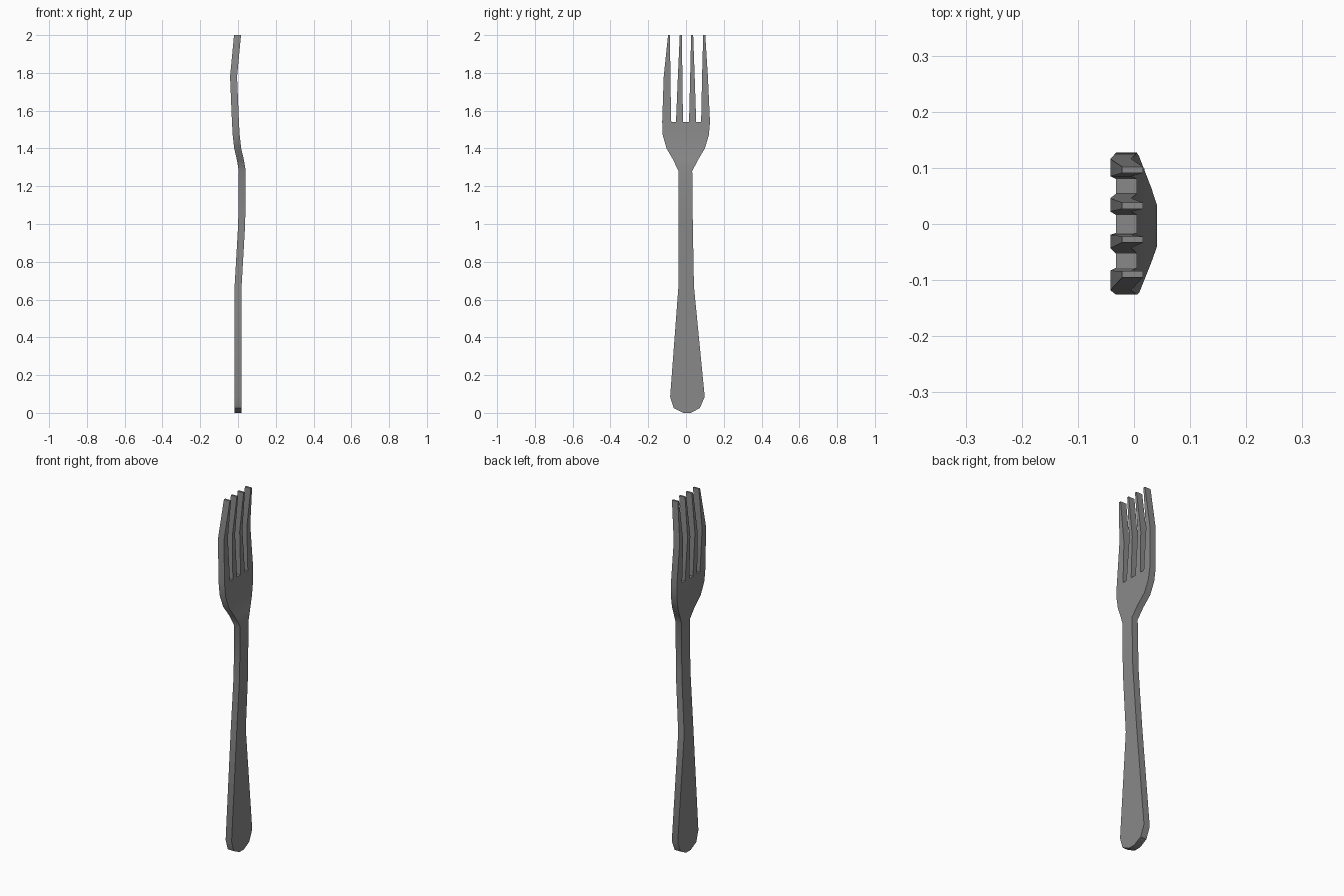
import bpy, bmesh, math

if "Cube" in bpy.data.objects:
    bpy.data.objects.remove(bpy.data.objects["Cube"])

THICK = 0.037

# Handle, neck and head outline: z, back-face x, left y, right y
body = [
    (0.0, -0.018, -0.015, 0.025),
    (0.025, -0.018, -0.065, 0.073),
    (0.085, -0.018, -0.084, 0.099),
    (0.67, -0.018, -0.040, 0.042),
    (1.0, 0.001, -0.040, 0.036),
    (1.28, 0.004, -0.040, 0.033),
    (1.34, -0.006, -0.068, 0.064),
    (1.40, -0.020, -0.103, 0.100),
    (1.47, -0.028, -0.123, 0.121),
    (1.54, -0.032, -0.126, 0.127),
]
# Tine edges at the root, the bend and the tip
tine_levels = [(1.54, -0.032), (1.78, -0.042), (2.0, -0.021)]
tines = [
    [(-0.126, -0.078), (-0.118, -0.083), (-0.095, -0.084)],
    [(-0.053, -0.016), (-0.043, -0.019), (-0.033, -0.022)],
    [(0.016, 0.054), (0.022, 0.046), (0.027, 0.038)],
    [(0.080, 0.127), (0.085, 0.116), (0.091, 0.102)],
]

bm = bmesh.new()


def face(points):
    bm.faces.new([bm.verts.new(p) for p in points])


# Body sheet; its top edge carries the tine roots
for i, ((z0, x0, a0, b0), (z1, x1, a1, b1)) in enumerate(zip(body, body[1:])):
    top = [a1, b1]
    if i == len(body) - 2:
        top = [y for t in tines for y in t[0]]
    face([(x0, b0, z0), (x0, a0, z0)] + [(x1, y, z1) for y in top])

# Tine sheets
for t in tines:
    for k in range(2):
        (z0, x0), (z1, x1) = tine_levels[k:k + 2]
        (a0, b0), (a1, b1) = t[k], t[k + 1]
        face([(x0, b0, z0), (x0, a0, z0), (x1, a1, z1), (x1, b1, z1)])

# Weld and thicken along x
bmesh.ops.remove_doubles(bm, verts=bm.verts, dist=0.0005)
ext = bmesh.ops.extrude_face_region(bm, geom=bm.faces[:], use_keep_orig=True)
new = [g for g in ext["geom"] if isinstance(g, bmesh.types.BMVert)]
bmesh.ops.translate(bm, verts=new, vec=(THICK, 0, 0))
bmesh.ops.recalc_face_normals(bm, faces=bm.faces)

mesh = bpy.data.meshes.new("fork")
bm.to_mesh(mesh)
bm.free()
fork = bpy.data.objects.new("fork", mesh)
bpy.context.collection.objects.link(fork)

# Dark steel colour, soft bends with sharp rims
steel = bpy.data.materials.new("dark_steel")
steel.diffuse_color = (0.25, 0.25, 0.25, 1)
steel.use_nodes = True
steel.node_tree.nodes["Principled BSDF"].inputs["Base Color"].default_value = steel.diffuse_color
mesh.materials.append(steel)
bpy.context.view_layer.objects.active = fork
fork.select_set(True)
bpy.ops.object.shade_smooth_by_angle(angle=math.radians(30))
